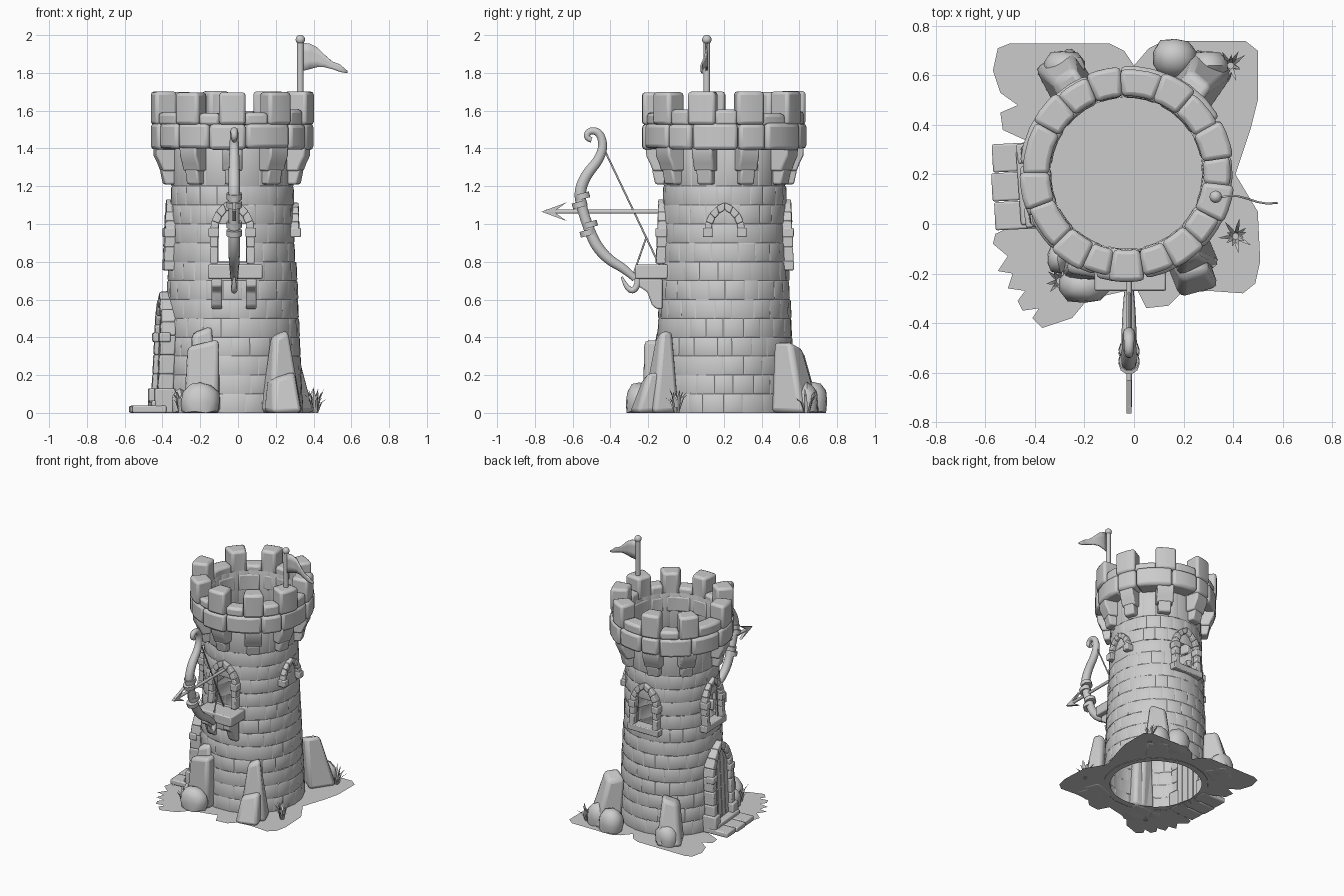
import bpy, bmesh, random
from math import sin, cos, radians, acos, hypot
from mathutils import Vector

if "Cube" in bpy.data.objects:
    bpy.data.objects.remove(bpy.data.objects["Cube"])

random.seed(7)
CX, CY = -0.03, 0.205
FRONT, RIGHT, BACK, LEFT, DOOR = -90, 0, 90, 182, 187
BAYS = [-90, -53, -17, 19, 60, 103, 141, 190, 235]      # merlon and corbel directions
jit = lambda s: random.uniform(-s, s)


def wall_r(z):
    pts = [(0, .388), (.3, .375), (.6, .362), (.9, .349), (1.2, .338), (1.4, .338)]
    for (a, ra), (b, rb) in zip(pts, pts[1:]):
        if z <= b:
            return ra + (rb - ra) * (z - a) / (b - a)
    return .338


def P(ang, u, v, z):
    """Point in a wall frame: u along the wall, v out from the tower axis."""
    c, s = cos(radians(ang)), sin(radians(ang))
    return Vector((CX + v * c - u * s, CY + v * s + u * c, z))


def solid(bm, a, b):
    """Closed solid between two matching loops."""
    va, vb = [bm.verts.new(p) for p in a], [bm.verts.new(p) for p in b]
    n = len(va)
    bm.faces.new(va[::-1])
    bm.faces.new(vb)
    for i in range(n):
        j = (i + 1) % n
        bm.faces.new((va[i], va[j], vb[j], vb[i]))


def wall_box(bm, ang, u0, u1, v0, v1, z0, z1):
    loop = lambda z: [P(ang, u, v, z) for u, v in ((u0, v0), (u1, v0), (u1, v1), (u0, v1))]
    solid(bm, loop(z0), loop(z1))


def prism(bm, ang, profile, u0, u1):
    solid(bm, [P(ang, u0, v, z) for v, z in profile], [P(ang, u1, v, z) for v, z in profile])


def arc_block(bm, a0, a1, r0, r1, z0, z1):
    an = [a0 + (a1 - a0) * i / 3 for i in range(4)]
    loop = lambda z: [P(a, 0, r0, z) for a in an] + [P(a, 0, r1, z) for a in an[::-1]]
    solid(bm, loop(z0), loop(z1))


def finish(name, bm, bevel=0, recalc=True):
    if recalc:
        bmesh.ops.recalc_face_normals(bm, faces=bm.faces)
    me = bpy.data.meshes.new(name)
    bm.to_mesh(me)
    bm.free()
    ob = bpy.data.objects.new(name, me)
    bpy.context.collection.objects.link(ob)
    if bevel:
        m = ob.modifiers.new("bevel", 'BEVEL')
        m.width, m.segments = bevel, 2
    bpy.ops.object.select_all(action='DESELECT')
    ob.select_set(True)
    bpy.context.view_layer.objects.active = ob
    bpy.ops.object.shade_smooth_by_angle(angle=radians(35))
    return ob


def tube(name, pts, r, radii=None, curved=True):
    cu = bpy.data.curves.new(name, 'CURVE')
    cu.dimensions, cu.bevel_depth, cu.bevel_resolution = '3D', r, 3
    cu.use_fill_caps = True
    sp = cu.splines.new('NURBS' if curved else 'POLY')
    sp.points.add(len(pts) - 1)
    for i, p in enumerate(pts):
        sp.points[i].co = (*p, 1)
        sp.points[i].radius = radii[i] if radii else 1
    if curved:
        sp.order_u, sp.use_endpoint_u, sp.resolution_u = 3, True, 5
    bpy.context.collection.objects.link(bpy.data.objects.new(name, cu))


def brick(bm, quad, t, d):
    f = bm.faces.new([bm.verts.new(p) for p in quad])
    bmesh.ops.inset_individual(bm, faces=[f], thickness=t * .6, depth=d * .75)
    bmesh.ops.inset_individual(bm, faces=[f], thickness=t, depth=d * .25)


# Tower wall: rows of raised bricks, window openings left out
bm = bmesh.new()
rows = [i * .1 for i in range(13)] + [1.41]
for k, (z0, z1) in enumerate(zip(rows, rows[1:])):
    if k in (8, 9):
        edges = []
        for c in (FRONT, RIGHT, BACK, 180):
            edges += [c - 12.5] + [c + 12.5 + i * 65 / (4 - k % 2) for i in range(4 - k % 2)]
        skip = (FRONT, BACK, 180)
    else:
        edges = [k % 2 * 8 + i * 360 / 22 + jit(2.5) for i in range(22)]
        skip = ()
    for a0, a1 in zip(edges, edges[1:] + [edges[0] + 360]):
        if any(abs((a0 + a1) / 2 - s) < 1 for s in skip):
            continue
        r0, r1 = wall_r(z0) - .016, wall_r(z1) - .016
        brick(bm, (P(a0, 0, r0, z0), P(a1, 0, r0, z0), P(a1, 0, r1, z1), P(a0, 0, r1, z1)),
              .011, .016 + jit(.004))
finish("tower_wall", bm, recalc=False)

# Plank lining and floor inside the crown
bm = bmesh.new()
for i in range(28):
    a0, a1 = i * 360 / 28, (i + 1) * 360 / 28
    brick(bm, (P(a1, 0, .31, 1.28), P(a0, 0, .31, 1.28), P(a0, 0, .31, 1.55), P(a1, 0, .31, 1.55)), .004, .005)
bm.faces.new([bm.verts.new(P(i * 360 / 28, 0, .315, 1.28)) for i in range(28)])
finish("roof_floor_and_lining", bm, recalc=False)

# Crown: ring course, low blocks and merlons
bm = bmesh.new()
edges = [i * 360 / 13 + 6 + jit(5) for i in range(13)]
for a0, a1 in zip(edges, edges[1:] + [edges[0] + 360]):
    arc_block(bm, a0 + .3, a1 - .3, .305, .434 + jit(.006), 1.395 + jit(.005), 1.53 + jit(.006))
finish("crown_ring", bm, .02)
bm = bmesh.new()
for a, b in zip(BAYS, BAYS[1:] + [270]):
    w = 9.9 + jit(.6)
    arc_block(bm, a - w, a + w, .31, .435 + jit(.005), 1.525, 1.70 + jit(.005))
    arc_block(bm, a + 9.5, b - 9.5, .312, .42, 1.52, 1.595 + jit(.012))
finish("battlements", bm, .018)

# Corbels under the crown: wide head, narrower foot
bm = bmesh.new()
for a in BAYS:
    w = .056 + jit(.005)
    prism(bm, a, [(.31, 1.41), (.418, 1.41), (.415, 1.36), (.395, 1.32), (.38, 1.28), (.31, 1.28)], -w, w)
    prism(bm, a, [(.31, 1.29), (.385, 1.29), (.368, 1.21), (.31, 1.21)], -w * .75, w * .75)
finish("corbels", bm, .01)


# Pointed arch surrounds
def arch(bm, ang, w, c, th, z0, zs, out, jambs):
    R = w + c
    def ring(rad, n=4):
        t1 = acos(c / rad)
        return [(-c + rad * cos(t1 * i / n), zs + rad * sin(t1 * i / n)) for i in range(n + 1)]
    cuts = [z0 + (zs - z0) * i / jambs for i in range(jambs)]
    inner = [(w, z) for z in cuts] + ring(R)
    outer = [(w + th, z) for z in cuts] + ring(R + th)
    for s in (1, -1):
        for i in range(len(inner) - 1):
            quad = [inner[i], outer[i], outer[i + 1], inner[i + 1]]
            o = out + jit(.002)
            solid(bm, [P(ang, s * u, wall_r(z) - .05, z) for u, z in quad],
                  [P(ang, s * u, wall_r(z) + o, z) for u, z in quad])
        v = wall_r(zs) + out + .008
        u = sorted((s * (w - .006), s * (w + th + .008)))
        wall_box(bm, ang, *u, v - .06, v, zs - .035, zs + .015)


bm = bmesh.new()
for a in (FRONT, BACK, LEFT):
    arch(bm, a, .076, .06, .042, .79, .965, .011, 2)
arch(bm, RIGHT, .07, .05, .038, .94, .965, .008, 1)
for a in (BACK, LEFT):
    wall_box(bm, a, -.13, .13, .29, .366, .755, .805)
finish("window_surrounds", bm, .006)

# Front sill on two brackets
bm = bmesh.new()
wall_box(bm, FRONT, -.13, .16, .30, .475, .71, .785)
for u in (-.082, .1):
    prism(bm, FRONT, [(.33, .71), (.455, .71), (.455, .67), (.41, .64), (.385, .57), (.36, .55), (.33, .55)],
          u - .028, u + .028)
finish("front_sill", bm, .008)

# Door: surround, plinths, planks and steps
bm = bmesh.new()
arch(bm, DOOR, .1, .1, .055, 0, .41, .03, 4)
for s in (-1, 1):
    wall_box(bm, DOOR, s * .13 - .04, s * .13 + .04, .32, .43, 0, .13)
finish("door_surround", bm, .008)
bm = bmesh.new()
for i in range(4):
    u0, u1 = -.104 + i * .052, -.054 + i * .052
    top = .53 if i in (0, 3) else .58
    prism(bm, DOOR, [(.33, 0), (.394, 0), (wall_r(top) + .008, top), (.33, top)], u0, u1)
finish("door_planks", bm, .004)
bm = bmesh.new()
for i in range(3):
    wall_box(bm, 183, -.145 + i * .117, -.031 + i * .117, .36, .545 + jit(.008), 0, .038 + jit(.004))
wall_box(bm, 184, -.12, .18, .34, .44, .03, .065)
finish("door_steps", bm, .008)


# Rocks: tapered leaning slabs and rounded boulders
def slab(x, y, hx, hy, h, tx, ty, top, rot):
    bm = bmesh.new()
    c, s = cos(radians(rot)), sin(radians(rot))
    def loop(cx, cy, k, z, tilt):
        return [Vector((cx + (c * a * hx - s * b * hy) * k + jit(.01),
                        cy + (s * a * hx + c * b * hy) * k + jit(.01), z + a * tilt))
                for a, b in ((-1, -1), (1, -1), (1, 1), (-1, 1))]
    solid(bm, loop(x, y, 1, 0, 0), loop(x + tx, y + ty, top, h, .02))
    finish("rock_slab", bm, .025)


def boulder(x, y, rx, ry, h):
    bm = bmesh.new()
    bmesh.ops.create_icosphere(bm, subdivisions=2, radius=1)
    for v in bm.verts:
        q = v.co * (1 + jit(.05))
        k = .9 / max(.9, abs(q.x), abs(q.y))          # slightly squared flanks
        v.co = Vector((x + q.x * rx * k * 1.08, y + q.y * ry * k * 1.08, max(0, h * .35 + q.z * h * .65)))
    finish("boulder", bm)


slab(-.185, -.16, .09, .07, .37, .005, .01, .9, -6)
slab(-.19, -.14, .065, .05, .44, 0, .02, .75, 10)
boulder(-.20, -.245, .105, .075, .165)
slab(.235, -.205, .09, .08, .20, .0, .04, .7, 20)
slab(.235, -.14, .095, .08, .42, -.02, .03, .45, 25)
slab(.275, .585, .10, .095, .36, -.04, -.05, .6, -35)
boulder(.165, .67, .09, .08, .17)
boulder(.30, .64, .08, .06, .16)
slab(-.28, .60, .095, .09, .31, .02, -.04, .6, 30)
boulder(-.28, .635, .085, .065, .15)
boulder(-.31, -.14, .04, .06, .13)

# Grass tufts
bm = bmesh.new()
for gx, gy in ((.39, .64), (.41, -.05), (-.30, -.23)):
    for i in range(14):
        a, reach, h = i * 2.4 + jit(.3), random.uniform(.02, .065), random.uniform(.07, .14)
        d, n = Vector((cos(a), sin(a), 0)), Vector((-sin(a), cos(a), 0)) * .007
        b = Vector((gx, gy, 0)) + d * .012
        m, t = b + d * reach * .4 + Vector((0, 0, h * .7)), b + d * reach + Vector((0, 0, h))
        v = [bm.verts.new(p) for p in (b - n, b + n, m + n, m - n, t)]
        bm.faces.new(v[:4])
        bm.faces.new((v[3], v[2], v[4]))
finish("grass_tufts", bm)

# Ground patches around a round hole
outline = [(.41, .2), (.5, .05), (.51, -.15), (.49, -.24), (.44, -.28), (.30, -.27), (.19, -.28), (.14, -.33),
           (.05, -.34), (.01, -.26), (-.12, -.29), (-.2, -.32), (-.25, -.38), (-.37, -.42), (-.41, -.38), (-.38, -.34),
           (-.45, -.35), (-.47, -.31), (-.44, -.27), (-.51, -.26), (-.49, -.2), (-.55, -.19), (-.51, -.13),
           (-.57, -.08), (-.56, -.04), (-.46, -.03), (-.43, .02), (-.42, .2), (-.42, .33), (-.53, .38), (-.54, .45),
           (-.47, .48), (-.54, .53), (-.57, .62), (-.55, .71), (-.5, .73), (-.3, .73), (-.1, .73), (-.04, .70),
           (0, .64), (.06, .71), (.12, .74), (.3, .74), (.45, .74), (.5, .70), (.5, .5), (.47, .38)]
bm = bmesh.new()
rim = []
for x, y in outline:
    k = .325 / hypot(x - CX, y - CY)
    rim.append((bm.verts.new((x, y, .003)), bm.verts.new((CX + (x - CX) * k, CY + (y - CY) * k, .003))))
for (o0, i0), (o1, i1) in zip(rim, rim[1:] + rim[:1]):
    bm.faces.new((i0, i1, o1, o0))
finish("ground_patch", bm, recalc=False)

# Bow, grips, string and arrow in the plane of the front window
BX = -.02
yz = lambda pts: [(BX, y, z) for y, z in pts]
tube("bow", yz([(-.50, 1.445), (-.53, 1.455), (-.515, 1.495), (-.46, 1.49), (-.435, 1.42), (-.46, 1.34), (-.53, 1.26),
                (-.565, 1.17), (-.55, 1.08), (-.52, .99), (-.48, .89), (-.41, .81), (-.32, .76), (-.27, .71)]),
     .029, [.5, .6, .65, .75, .85, .95, 1.05, 1.1, 1, 1, 1.1, 1, .85, .65])
tube("bow_lower_tip", yz([(-.34, .72), (-.32, .67), (-.28, .64), (-.25, .69), (-.26, .74)]), .018, [.3, .8, 1, 1, .8])
for y, z in ((-.556, 1.125), (-.515, .975)):
    for d in (-.022, .022):
        y0, z0 = y + d * .3, z + d
        tube("bow_grip", yz([(y0 + .004, z0 - .015), (y0 - .004, z0 + .015)]), .042, curved=False)
tube("bow_string_upper", yz([(-.44, 1.41), (-.14, .78)]), .005, curved=False)
tube("bow_string_lower", yz([(-.28, .73), (-.21, .93)]), .005, curved=False)
tube("arrow_shaft", yz([(-.74, 1.065), (-.13, 1.065)]), .011, curved=False)
bm = bmesh.new()
head = [(-.765, 1.065), (-.63, 1.115), (-.70, 1.065), (-.63, 1.015)]
solid(bm, [(BX - .01, y, z) for y, z in head], [(BX + .01, y, z) for y, z in head])
finish("arrow_head", bm)

# Flag on its pole
tube("flag_pole", [(.33, .11, 1.66), (.33, .11, 1.98)], .018, curved=False)
bm = bmesh.new()
bmesh.ops.create_uvsphere(bm, u_segments=16, v_segments=10, radius=.025)
bmesh.ops.translate(bm, verts=bm.verts, vec=(.33, .11, 1.976))
finish("pole_ball", bm)
bm = bmesh.new()
cols = [(.34, 1.81, 1.96), (.38, 1.82, 1.955), (.42, 1.83, 1.935), (.46, 1.83, 1.895),
        (.5, 1.82, 1.86), (.54, 1.805, 1.845), (.58, 1.798, 1.81)]
grid = [[bm.verts.new((x, .11 + .012 * sin((x - .34) * 24) - (x - .34) * .06, b + (t - b) * j / 3)) for j in range(4)]
        for x, b, t in cols]
for ga, gb in zip(grid, grid[1:]):
    for j in range(3):
        bm.faces.new((ga[j], gb[j], gb[j + 1], ga[j + 1]))
finish("flag", bm).modifiers.new("thickness", 'SOLIDIFY').thickness = .008
